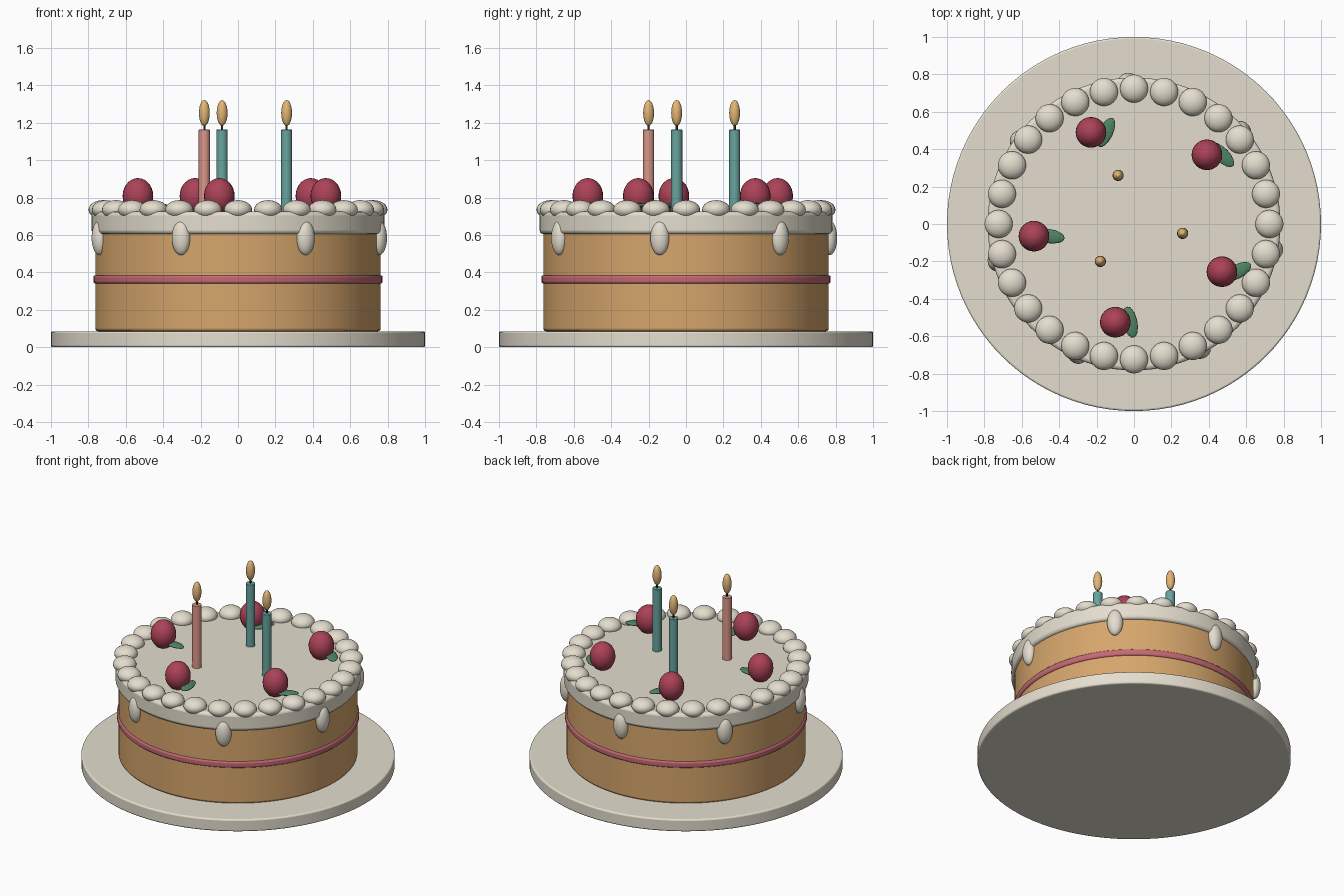
import bpy, math
from math import sin, cos, radians, pi

if "Cube" in bpy.data.objects:
    bpy.data.objects.remove(bpy.data.objects["Cube"])


def material(name, r, g, b):
    """Flat colour from 0-255 display values."""
    m = bpy.data.materials.new(name)
    m.diffuse_color = [((c / 255 + 0.055) / 1.055) ** 2.4 for c in (r, g, b)] + [1]
    m.use_nodes = True
    m.node_tree.nodes["Principled BSDF"].inputs["Base Color"].default_value = m.diffuse_color
    return m


cream = material("cream", 228, 222, 206)
sponge = material("sponge_tan", 214, 166, 108)
jam = material("jam_pink", 196, 104, 116)
berry_red = material("berry_red", 172, 66, 88)
leaf_green = material("leaf_green", 78, 132, 100)
wax_pink = material("wax_pink", 220, 152, 138)
wax_teal = material("wax_teal", 104, 164, 158)
flame_gold = material("flame_gold", 226, 182, 118)
wick_dark = material("wick_dark", 50, 44, 40)


def finish(name, mat):
    ob = bpy.context.object
    ob.name = name
    ob.data.materials.append(mat)
    bpy.ops.object.shade_smooth_by_angle(angle=radians(40))
    return ob


def disc(name, mat, radius, z0, z1, bevel=0.0, x=0, y=0, sides=96):
    """Upright cylinder with optional rounded rims."""
    bpy.ops.mesh.primitive_cylinder_add(vertices=sides, radius=radius, depth=z1 - z0,
                                        location=(x, y, (z0 + z1) / 2))
    ob = finish(name, mat)
    if bevel:
        mod = ob.modifiers.new("rounded_rim", 'BEVEL')
        mod.width, mod.segments, mod.limit_method = bevel, 3, 'ANGLE'
        mod.angle_limit = radians(40)
    return ob


def blob(name, mat, loc, size, turn=0.0, segs=24, rings=14):
    """Ellipsoid with given half sizes, turned about z."""
    bpy.ops.mesh.primitive_uv_sphere_add(segments=segs, ring_count=rings, radius=1,
                                         location=loc, rotation=(0, 0, turn))
    bpy.context.object.scale = size
    return finish(name, mat)


# Plate and cake layers
disc("plate", cream, 1.0, 0.0, 0.085, 0.01)
disc("sponge_cake", sponge, 0.763, 0.085, 0.66, 0.015)
disc("jam_band", jam, 0.773, 0.34, 0.385, 0.012)
disc("icing_top", cream, 0.783, 0.605, 0.725, 0.02)

# Piped dollops around the rim
for i in range(28):
    a = 2 * pi * i / 28
    blob("icing_dollop", cream, (0.724 * cos(a), 0.724 * sin(a), 0.735),
         (0.075, 0.075, 0.051), a)

# Icing drips down the side
for i in range(7):
    a = radians(-10.5) + 2 * pi * i / 7
    blob("icing_drip", cream, (0.768 * cos(a), 0.768 * sin(a), 0.584),
         (0.041, 0.051, 0.092), a)

# Berries, each with a leaf beside it
for x, y, turn in ((-0.23, 0.49, 65), (0.39, 0.37, -45), (-0.535, -0.065, -8),
                   (0.47, -0.255, 28), (-0.10, -0.525, -78)):
    blob("berry", berry_red, (x, y, 0.808), (0.082, 0.082, 0.096))
    blob("berry_leaf", leaf_green, (x + 0.08, y, 0.757), (0.085, 0.038, 0.013),
         radians(turn), 16, 10)

# Candles with wick and flame
for x, y, wax in ((-0.18, -0.20, wax_pink), (-0.085, 0.26, wax_teal), (0.26, -0.05, wax_teal)):
    disc("candle", wax, 0.03, 0.715, 1.163, 0.003, x, y, 24)
    disc("wick", wick_dark, 0.006, 1.16, 1.20, 0, x, y, 10)
    blob("flame", flame_gold, (x, y, 1.252), (0.029, 0.029, 0.069), 0, 20, 12)
